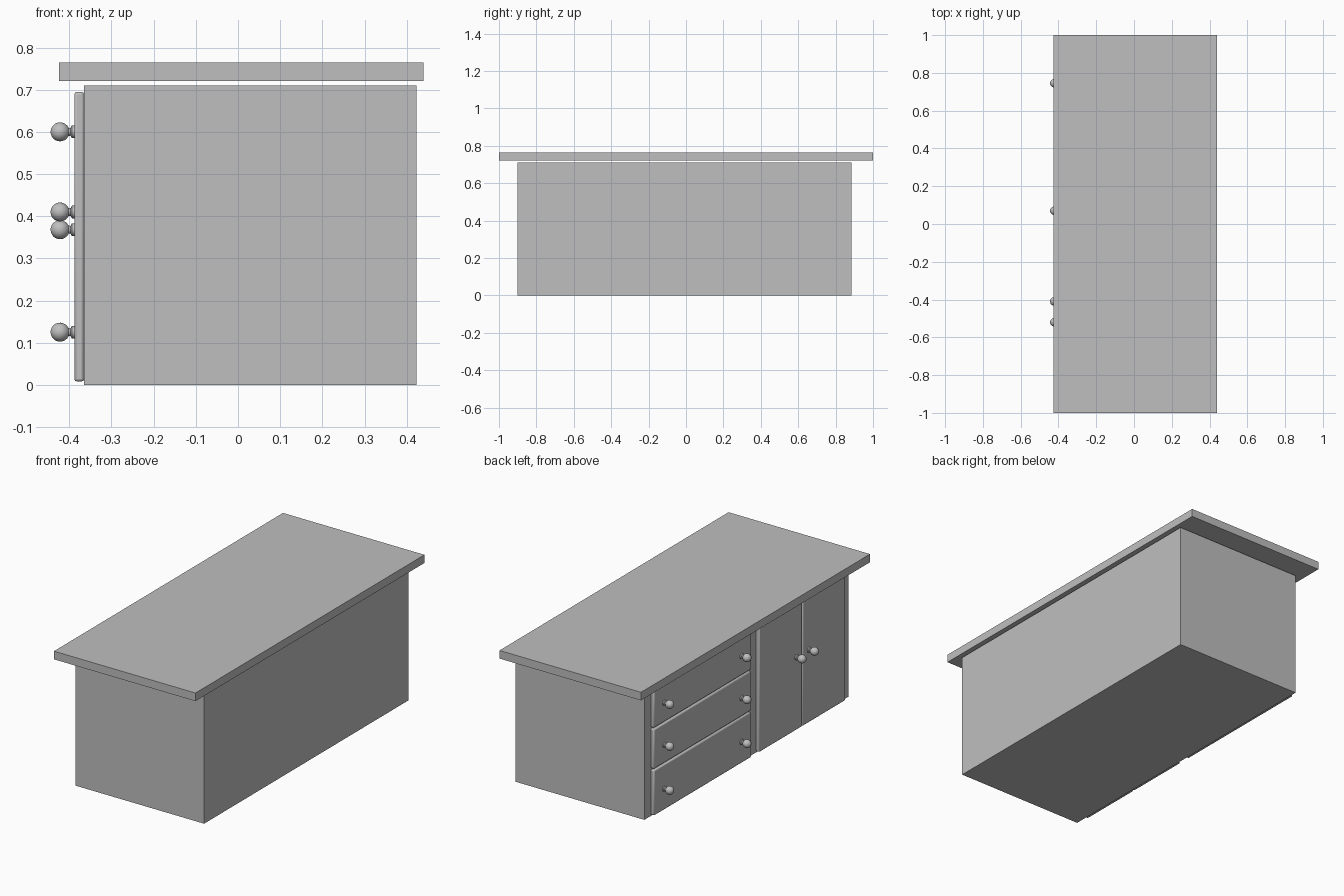
import bpy
import math

cube = bpy.data.objects.get("Cube")
if cube:
    bpy.data.objects.remove(cube, do_unlink=True)

grey = bpy.data.materials.new("plain_grey")
grey.use_nodes = True
colour = (0.52, 0.52, 0.52, 1)
grey.diffuse_color = colour
grey.node_tree.nodes["Principled BSDF"].inputs["Base Color"].default_value = colour


def box(name, low, high, bevel=0):
    """Box between two corners, with optionally rounded edges."""
    centre = [(a + b) / 2 for a, b in zip(low, high)]
    bpy.ops.mesh.primitive_cube_add(size=1, location=centre)
    ob = bpy.context.object
    ob.name = name
    ob.scale = [b - a for a, b in zip(low, high)]
    bpy.ops.object.transform_apply(location=False, rotation=False, scale=True)
    ob.data.materials.append(grey)
    if bevel:
        mod = ob.modifiers.new("soft_edges", "BEVEL")
        mod.width = bevel
        mod.segments = 2
        bpy.ops.object.shade_smooth_by_angle(angle=math.radians(30))
    return ob


BODY_X = -0.365    # cabinet face carrying the drawers
FRONT_X = -0.388   # outer face of drawers and doors


def knob(name, y, z, segments=24):
    """Turned knob: flared foot, thin neck and ball, pointing along -x."""
    ball_x, radius = 0.034, 0.0225
    profile = [(-0.003, 0.0), (-0.003, 0.015), (0.006, 0.015), (0.009, 0.009)]
    start = 2.7
    for i in range(11):
        a = start * (1 - i / 10)
        profile.append((ball_x + radius * math.cos(a), radius * math.sin(a)))
    verts, faces = [], []
    for out, r in profile:
        for k in range(segments):
            t = math.tau * k / segments
            verts.append((-out, r * math.cos(t), r * math.sin(t)))
    for i in range(len(profile) - 1):
        for k in range(segments):
            n = (k + 1) % segments
            faces.append((i * segments + k, i * segments + n,
                          (i + 1) * segments + n, (i + 1) * segments + k))
    mesh = bpy.data.meshes.new(name)
    mesh.from_pydata(verts, [], faces)
    ob = bpy.data.objects.new(name, mesh)
    bpy.context.collection.objects.link(ob)
    ob.location = (FRONT_X, y, z)
    mesh.materials.append(grey)
    bpy.ops.object.select_all(action="DESELECT")
    ob.select_set(True)
    bpy.context.view_layer.objects.active = ob
    # weld the poles and turn the faces outward
    bpy.ops.object.mode_set(mode="EDIT")
    bpy.ops.mesh.select_all(action="SELECT")
    bpy.ops.mesh.remove_doubles(threshold=0.0001)
    bpy.ops.mesh.normals_make_consistent(inside=False)
    bpy.ops.object.mode_set(mode="OBJECT")
    bpy.ops.object.shade_smooth_by_angle(angle=math.radians(40))


# Cabinet and worktop
box("cabinet_body", (BODY_X, -0.9, 0), (0.423, 0.885, 0.71))
box("worktop", (-0.425, -1, 0.72), (0.44, 1, 0.765))

# Drawers, each with two knobs
drawers = [("bottom", 0.008, 0.258, 0.125),
           ("middle", 0.266, 0.485, 0.368),
           ("top", 0.493, 0.695, 0.6)]
for name, low, high, knob_z in drawers:
    box(name + "_drawer", (FRONT_X, -0.017, low), (BODY_X, 0.833, high), 0.006)
    for side, y in (("left", 0.07), ("right", 0.745)):
        knob(f"{name}_drawer_{side}_knob", y, knob_z)

# Pair of doors with a knob near the shared joint
for side, sign in (("inner", 1), ("outer", -1)):
    ends = sorted(-0.463 + sign * d for d in (0.003, 0.377))
    box(side + "_door", (FRONT_X, ends[0], 0.008), (BODY_X, ends[1], 0.695), 0.006)
    knob(side + "_door_knob", -0.465 + sign * 0.055, 0.41)
